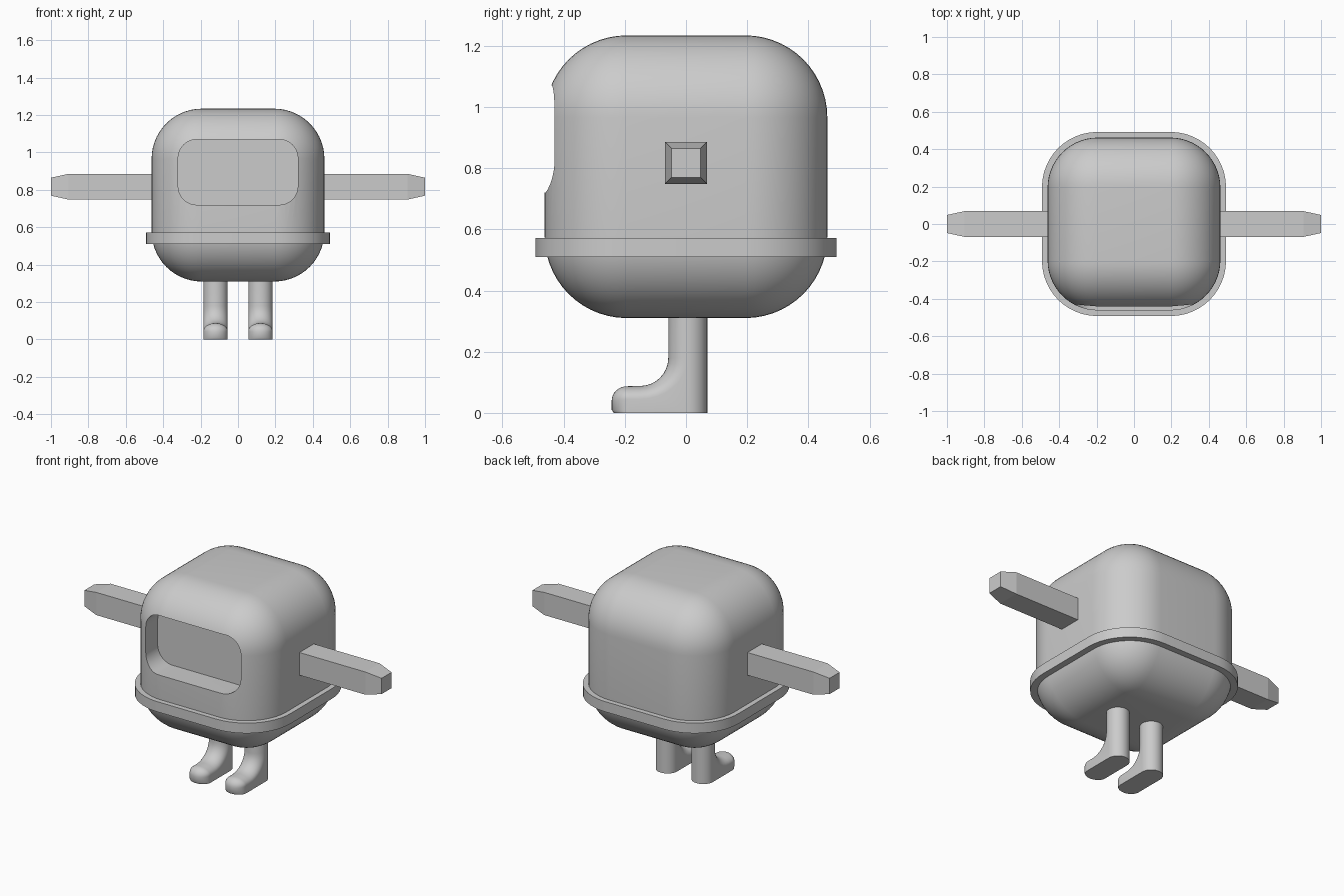
import bpy, bmesh, math

if "Cube" in bpy.data.objects:
    bpy.data.objects.remove(bpy.data.objects["Cube"])

grey = bpy.data.materials.new("plain grey")
grey.diffuse_color = (0.6, 0.6, 0.6, 1)
grey.use_nodes = True
grey.node_tree.nodes["Principled BSDF"].inputs["Base Color"].default_value = grey.diffuse_color


def make(name, bm):
    """Turn a bmesh into a named object."""
    bmesh.ops.remove_doubles(bm, verts=bm.verts, dist=1e-5)
    bmesh.ops.recalc_face_normals(bm, faces=bm.faces)
    me = bpy.data.meshes.new(name)
    bm.to_mesh(me)
    bm.free()
    me.materials.append(grey)
    ob = bpy.data.objects.new(name, me)
    bpy.context.collection.objects.link(ob)
    return ob


def select(ob):
    bpy.ops.object.select_all(action='DESELECT')
    ob.select_set(True)
    bpy.context.view_layer.objects.active = ob


def smooth(ob, angle=30):
    select(ob)
    bpy.ops.object.shade_smooth_by_angle(angle=math.radians(angle))


def rounded_rect(hw, hh, r, n=12):
    pts = []
    for k, (sx, sy) in enumerate([(1, 1), (-1, 1), (-1, -1), (1, -1)]):
        for i in range(n + 1):
            a = math.pi / 2 * (k + i / n)
            pts.append((sx * (hw - r) + r * math.cos(a), sy * (hh - r) + r * math.sin(a)))
    return pts


def loft(bm, rings, caps=True):
    """Join equal closed rings of points."""
    vs = [[bm.verts.new(p) for p in ring] for ring in rings]
    n = len(vs[0])
    for a, b in zip(vs, vs[1:]):
        for i in range(n):
            bm.faces.new((a[i], a[(i + 1) % n], b[(i + 1) % n], b[i]))
    if caps:
        bm.faces.new(vs[0])
        bm.faces.new(vs[-1])


# Body: rounded cube
bm = bmesh.new()
bmesh.ops.create_cube(bm, size=0.924)
bmesh.ops.translate(bm, verts=bm.verts, vec=(0, 0, 0.772))
body = make("body", bm)
bev = body.modifiers.new("round", 'BEVEL')
bev.width, bev.segments, bev.limit_method = 0.268, 14, 'NONE'
select(body)
bpy.ops.object.modifier_apply(modifier="round")

# Window recess cut into the front
bm = bmesh.new()
window = rounded_rect(0.32, 0.175, 0.1)
loft(bm, [[(x, y, z + 0.895) for x, z in window] for y in (-0.7, -0.315)])
cutter = make("window_cutter", bm)
cutter.hide_render = True
cut = body.modifiers.new("window", 'BOOLEAN')
cut.operation, cut.solver, cut.object = 'DIFFERENCE', 'EXACT', cutter
select(body)
bpy.ops.object.modifier_apply(modifier="window")
bpy.data.objects.remove(cutter)
smooth(body)

# Belt
bm = bmesh.new()
plan = rounded_rect(0.492, 0.492, 0.295)
loft(bm, [[(x, y, z) for x, y in plan] for z in (0.51, 0.572)])
smooth(make("belt", bm))

# Square arms with tapered tips
for side, s in (("left", -1), ("right", 1)):
    bm = bmesh.new()
    loft(bm, [[(s * x, a * h, 0.817 + b * h) for a, b in ((1, 1), (-1, 1), (-1, -1), (1, -1))]
              for x, h in ((0.4, 0.069), (0.905, 0.069), (1.0, 0.048))])
    make(side + "_arm", bm)

# Legs: (outer curve, inner curve) pairs in y, z, running down shin, instep and toe
pairs = [((-0.058, 0.36), (0.005, 0.36))]
for i in range(9):
    t = math.pi / 2 * i / 8
    c, s = math.cos(t), math.sin(t)
    pairs.append(((-0.15 + 0.092 * c, 0.18 - 0.092 * s), (-0.15 + 0.155 * c, 0.18 - 0.135 * s)))
for i in range(9):
    t = math.pi / 2 * i / 8
    pairs.append(((-0.193 - 0.05 * math.sin(t), 0.04 + 0.047 * math.cos(t)), (-0.183, 0.045)))
pairs += [((-0.243, 0.01), (-0.183, 0.01)), ((-0.236, 0), (-0.183, 0))]
heel = [((0.07, z), (0.005, z)) for z in (0.36, 0.18, 0)]


def half_tube(bm, pairs, cx, w=0.065, n=16):
    rows = []
    for (py, pz), (qy, qz) in pairs:
        rows.append([bm.verts.new((cx + w * math.cos(math.pi * i / n),
                                   qy + (py - qy) * math.sin(math.pi * i / n),
                                   qz + (pz - qz) * math.sin(math.pi * i / n)))
                     for i in range(n + 1)])
    for a, b in zip(rows, rows[1:]):
        for i in range(n):
            bm.faces.new((a[i], a[i + 1], b[i + 1], b[i]))


for side, cx in (("left", -0.12), ("right", 0.12)):
    bm = bmesh.new()
    half_tube(bm, pairs, cx)
    half_tube(bm, heel, cx)
    # flat sides of the foot between heel and toe
    outline = [q for _, q in pairs[1:10]] + [(-0.183, 0.045), (-0.183, 0.01), (-0.183, 0), (0.005, 0)]
    for e in (-0.065, 0.065):
        bm.faces.new([bm.verts.new((cx + e, y, z)) for y, z in outline])
    bmesh.ops.remove_doubles(bm, verts=bm.verts, dist=1e-5)
    bmesh.ops.holes_fill(bm, edges=[e for e in bm.edges if e.is_boundary], sides=0)
    smooth(make(side + "_leg", bm), 40)
